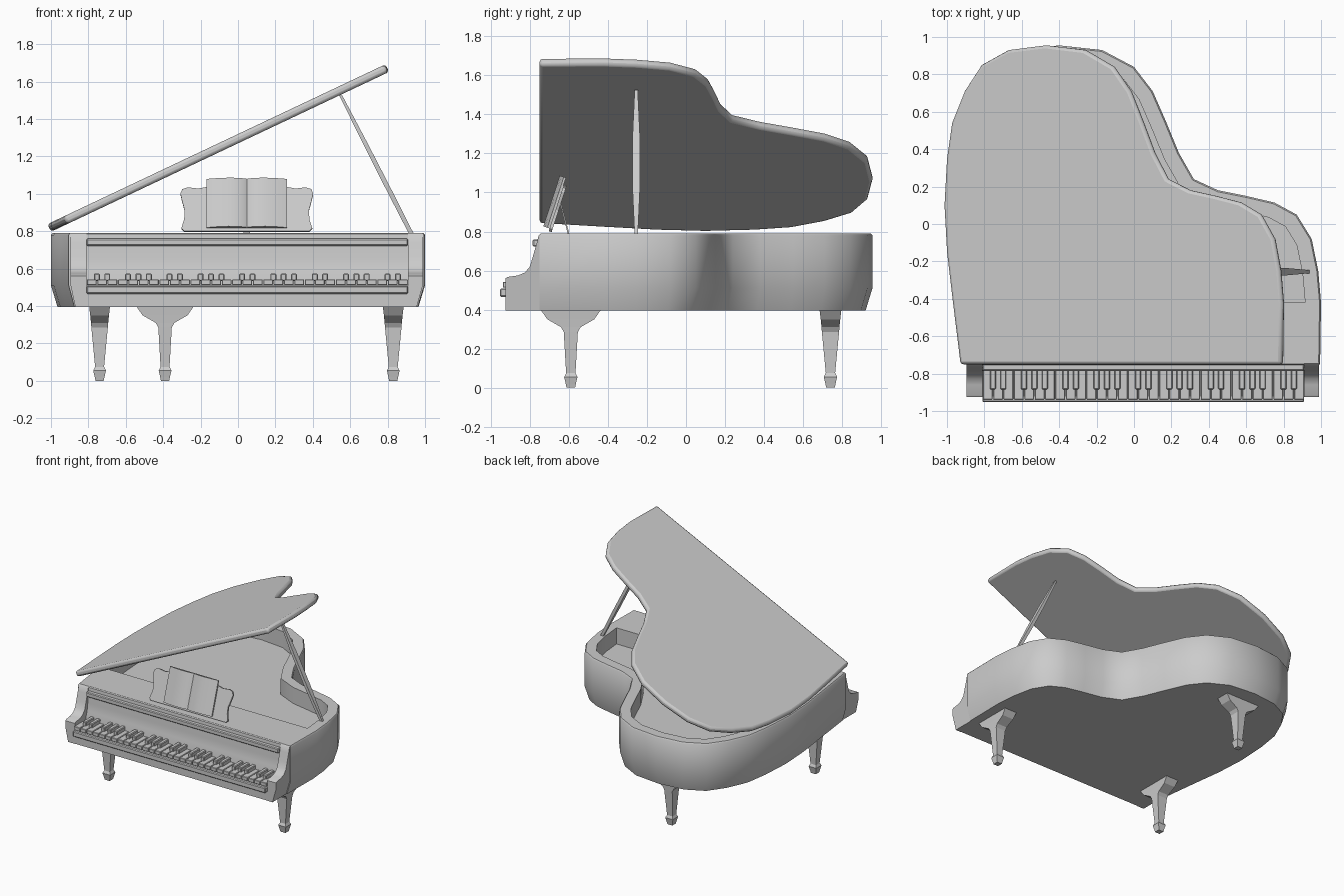
import bpy, bmesh, math
from mathutils import Vector, Matrix

if "Cube" in bpy.data.objects:
    bpy.data.objects.remove(bpy.data.objects["Cube"])


def finish(name, bm, bevel=0, smooth=None, segments=1):
    bmesh.ops.recalc_face_normals(bm, faces=bm.faces)
    me = bpy.data.meshes.new(name)
    bm.to_mesh(me)
    bm.free()
    ob = bpy.data.objects.new(name, me)
    bpy.context.collection.objects.link(ob)
    if bevel:
        m = ob.modifiers.new("bevel", 'BEVEL')
        m.width, m.segments, m.limit_method, m.angle_limit = bevel, segments, 'ANGLE', math.radians(50)
    if smooth:
        bpy.ops.object.select_all(action='DESELECT')
        ob.select_set(True)
        bpy.context.view_layer.objects.active = ob
        bpy.ops.object.shade_smooth_by_angle(angle=math.radians(smooth))
    return ob


def loft(name, rings, **kw):
    """Skin equal-length rings of points, closing both ends."""
    bm = bmesh.new()
    vs = [[bm.verts.new(p) for p in r] for r in rings]
    n = len(vs[0])
    for a, b in zip(vs, vs[1:]):
        for i in range(n):
            j = (i + 1) % n
            bm.faces.new((a[i], a[j], b[j], b[i]))
    bm.faces.new(vs[0])
    bm.faces.new(vs[-1])
    return finish(name, bm, **kw)


def boxes(name, spans, **kw):
    """Boxes given as (x0, x1, y0, y1, z0, z1), joined in one object."""
    bm = bmesh.new()
    for x0, x1, y0, y1, z0, z1 in spans:
        mat = Matrix.Translation(((x0 + x1) / 2, (y0 + y1) / 2, (z0 + z1) / 2)) @ \
            Matrix.Diagonal((x1 - x0, y1 - y0, z1 - z0, 1))
        bmesh.ops.create_cube(bm, size=1, matrix=mat)
    return finish(name, bm, **kw)


def side_prism(name, profile, x0, x1, **kw):
    return loft(name, [[(x, y, z) for y, z in profile] for x in (x0, x1)], **kw)


def inset(pts, d):
    """Offset a counter-clockwise outline inward."""
    out = []
    for i, p in enumerate(pts):
        a, b, c = Vector(pts[i - 1]), Vector(p), Vector(pts[(i + 1) % len(pts)])
        e1, e2 = (b - a).normalized(), (c - b).normalized()
        n1, n2 = Vector((-e1.y, e1.x)), Vector((-e2.y, e2.x))
        out.append(tuple(b + (n1 + n2) * d / (1 + n1.dot(n2))))
    return out


def at(pts, z):
    return [(x, y, z) for x, y in pts]


# Case: curved outline, tucked-in bottom, recessed soundboard
FRONT, WELL = -0.75, -0.42
outline = [(0.995, FRONT), (1, WELL), (0.985, -0.25), (0.95, -0.08), (0.87, 0.05),
           (0.75, 0.115), (0.6, 0.15), (0.45, 0.18), (0.32, 0.24), (0.24, 0.38),
           (0.17, 0.55), (0.1, 0.71), (0, 0.84), (-0.17, 0.93), (-0.4, 0.955),
           (-0.62, 0.93), (-0.78, 0.85), (-0.88, 0.71), (-0.955, 0.54), (-0.985, 0.35),
           (-1, 0.1), (-0.985, -0.15), (-0.95, WELL), (-0.905, FRONT)]
foot = [(x, FRONT if q[1] == FRONT else y) for (x, y), q in zip(inset(outline, 0.035), outline)]
well = [(x * (0.9 if q[1] == FRONT else 1), WELL if q[1] <= WELL else y)
        for (x, y), q in zip(inset(outline, 0.085), outline)]
loft("case", [at(foot, 0.395), at(outline, 0.51), at(outline, 0.78),
              at(inset(outline, 0.008), 0.79), at(well, 0.79), at(well, 0.66)], smooth=40)

# Lid: same outline, swung up about the left edge
lid = loft("lid", [[(x + 1, y, z) for x, y in outline] for z in (0, 0.045)],
           bevel=0.016, segments=2, smooth=40)
lid.location = (-1, 0, 0.797)
lid.rotation_euler = (0, -math.radians(25.3), 0)

# Lid prop: tapered stick
a, b = Vector((0.93, -0.255, 0.78)), Vector((0.55, -0.255, 1.525))
rings = []
for t, hx, hy in ((0, 0.013, 0.008), (0.35, 0.014, 0.02), (0.65, 0.013, 0.02), (1, 0.008, 0.008)):
    c = a.lerp(b, t)
    rings.append([c + Vector((sx * hx, sy * hy, 0)) for sx, sy in ((-1, -1), (1, -1), (1, 1), (-1, 1))])
loft("lid_prop", rings)

# Cheeks at both ends of the keyboard
cheek = [(-0.74, 0.395), (-0.925, 0.395), (-0.925, 0.51), (-0.925, 0.56), (-0.915, 0.567),
         (-0.86, 0.575), (-0.825, 0.59), (-0.80, 0.62), (-0.785, 0.67), (-0.765, 0.74),
         (-0.755, 0.78), (-0.745, 0.79), (-0.74, 0.79), (-0.74, 0.51)]
KX0, KX1 = -0.81, 0.91
for name, inner, outer, tuck in (("left_cheek", KX0, -0.895, 0.025), ("right_cheek", KX1, 0.988, -0.033)):
    loft(name, [[(inner, y, z) for y, z in cheek],
                [(outer + (tuck if z < 0.45 else 0), y, z) for y, z in cheek]], smooth=35)

# Key bed, fallboard and front rails
boxes("key_bed", [(KX0, KX1, -0.922, -0.74, 0.395, 0.51)])
side_prism("fallboard", [(-0.74, 0.79), (-0.75, 0.785), (-0.757, 0.72), (-0.76, 0.66), (-0.768, 0.6),
                         (-0.785, 0.55), (-0.785, 0.5), (-0.74, 0.5)], KX0, KX1, smooth=35)
boxes("upper_rail", [(KX0, KX1, -0.785, -0.745, 0.722, 0.76)], bevel=0.006)
boxes("key_slip", [(KX0, KX1, -0.953, -0.915, 0.465, 0.508)], bevel=0.006)

# Keys: 31 naturals starting on the first of an octave
N = 31
w = (KX1 - KX0) / N
boxes("white_keys", [(KX0 + i * w + 0.002, KX0 + (i + 1) * w - 0.002, -0.938, -0.775, 0.512, 0.542)
                     for i in range(N)], bevel=0.003)
black = [KX0 + i * w for i in range(1, N) if i % 7 not in (0, 3)]
boxes("black_keys", [(x - 0.016, x + 0.016, -0.885, -0.775, 0.535, 0.573) for x in black], bevel=0.005)

# Music desk and open book, leaning back together
half = [(0.335, 0.005), (0.35, 0.02), (0.335, 0.07), (0.332, 0.12), (0.345, 0.17),
        (0.355, 0.215), (0.345, 0.24), (0.315, 0.25), (0.26, 0.243), (0.2, 0.255)]
shape = half + [(-x, z) for x, z in reversed(half)]
desk = loft("music_desk", [[(x, d, z) for x, z in shape] for d in (0, 0.016)])
page = [(0.215, -0.012), (0.16, -0.026), (0.1, -0.034), (0.05, -0.032), (0.015, -0.022)]
front = page + [(0, -0.014)] + [(-x, d) for x, d in reversed(page)]
section = front + [(-0.215, 0), (0.215, 0)]
book = loft("open_book", [[(x, d, z) for x, d in section] for z in (0.02, 0.293)], smooth=35)
for ob in (desk, book):
    ob.location = (0.047, -0.705, 0.797)
    ob.rotation_euler = (-math.radians(18), 0, 0)
side_prism("desk_strut", [(-0.645, 0.94), (-0.638, 0.94), (-0.598, 0.79), (-0.606, 0.79)], 0.03, 0.065)

# Legs: flared bracket, taper and foot
leg = [(0, 0.022, 0.022), (0.02, 0.026, 0.026), (0.055, 0.034, 0.034), (0.075, 0.024, 0.024),
       (0.285, 0.036, 0.044), (0.31, 0.05, 0.046), (0.35, 0.12, 0.05), (0.4, 0.155, 0.056)]
for name, x, y, along_x in (("front_left_leg", -0.74, -0.59, False),
                            ("front_right_leg", 0.83, -0.59, False),
                            ("back_leg", -0.39, 0.74, True)):
    rings = []
    for z, wide, thin in leg:
        hx, hy = (wide, thin) if along_x else (thin, wide)
        rings.append([(x + sx * hx, y + sy * hy, z) for sx, sy in ((-1, -1), (1, -1), (1, 1), (-1, 1))])
    loft(name, rings)
